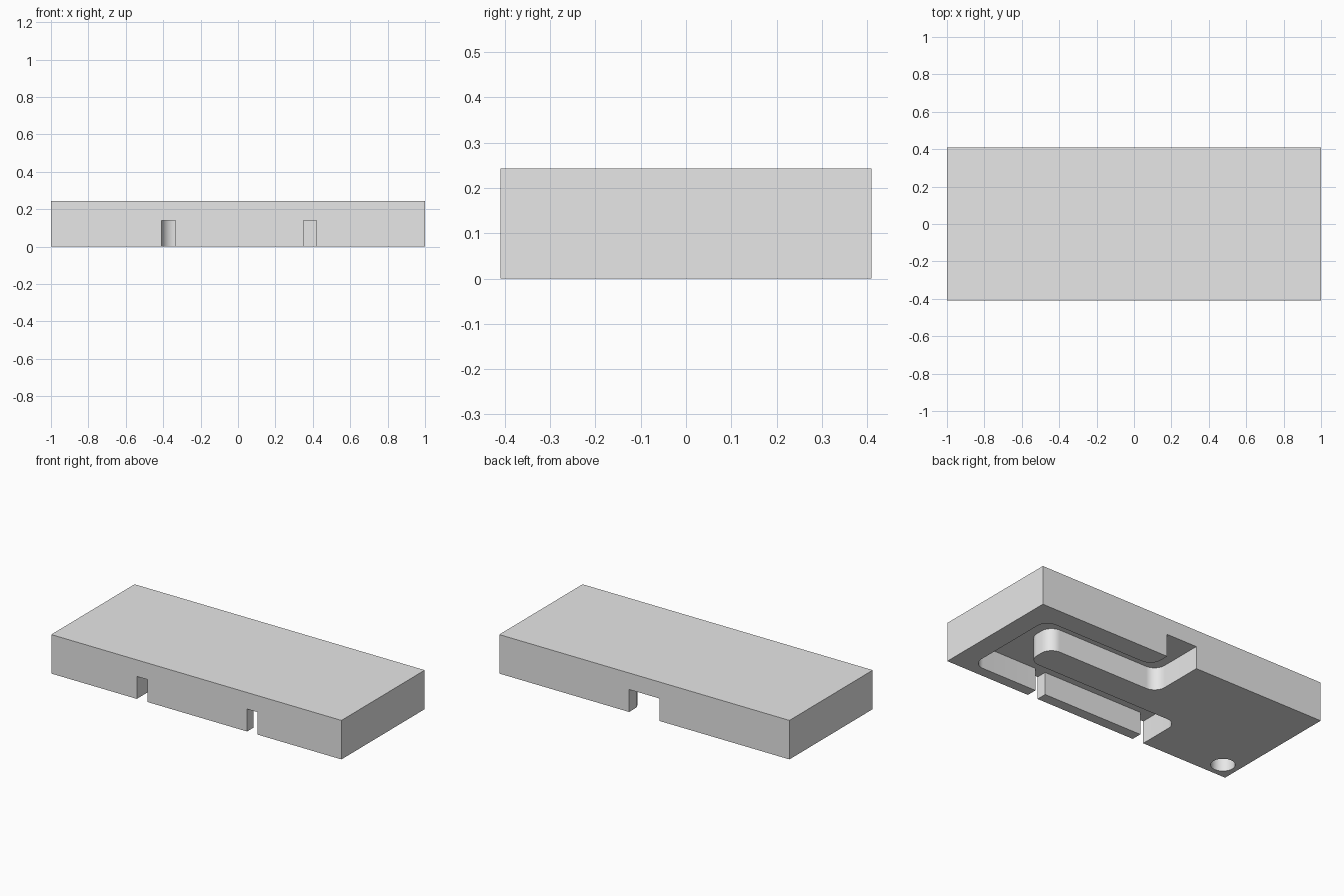
import bpy
import bmesh
from math import cos, sin, pi
from mathutils import Vector

if "Cube" in bpy.data.objects:
    bpy.data.objects.remove(bpy.data.objects["Cube"], do_unlink=True)

HALF_X, HALF_Y, HEIGHT = 1.0, 0.41, 0.243
DEPTH = 0.14      # height of the recess ceiling
R = 0.072         # fillet radius of the channel

grey = bpy.data.materials.new("light grey")
grey.use_nodes = True
grey.diffuse_color = (0.8, 0.8, 0.8, 1)
grey.node_tree.nodes["Principled BSDF"].inputs["Base Color"].default_value = (0.8, 0.8, 0.8, 1)


def fillet(corners, steps=10):
    """Turn (x, y, radius) corners into an outline with rounded corners."""
    outline = []
    for i, (x, y, r) in enumerate(corners):
        p = Vector((x, y))
        if not r:
            outline.append(p)
            continue
        a = (Vector(corners[i - 1][:2]) - p).normalized()
        b = (Vector(corners[(i + 1) % len(corners)][:2]) - p).normalized()
        centre = p + r * (a + b)
        for k in range(steps + 1):
            t = pi / 2 * k / steps
            outline.append(centre - r * (b * cos(t) + a * sin(t)))
    return outline


def add_prism(bm, outline, z0, z1):
    """Extrude a flat outline from z0 to z1."""
    face = bm.faces.new([bm.verts.new((p.x, p.y, z0)) for p in outline])
    moved = bmesh.ops.extrude_face_region(bm, geom=[face], use_keep_orig=True)["geom"]
    verts = [g for g in moved if isinstance(g, bmesh.types.BMVert)]
    bmesh.ops.translate(bm, verts=verts, vec=(0, 0, z1 - z0))


def finish(bm, name):
    bmesh.ops.recalc_face_normals(bm, faces=bm.faces)
    mesh = bpy.data.meshes.new(name)
    bm.to_mesh(mesh)
    bm.free()
    mesh.materials.append(grey)
    obj = bpy.data.objects.new(name, mesh)
    bpy.context.collection.objects.link(obj)
    return obj


# Solid block
bm = bmesh.new()
add_prism(bm, [Vector((sx * HALF_X, sy * HALF_Y))
               for sx, sy in ((-1, -1), (1, -1), (1, 1), (-1, 1))], 0, HEIGHT)
block = finish(bm, "block")

# Channel underneath: back opening, loop round the tongue, two front slits
bm = bmesh.new()
channel = [
    (0.105, 0.5, 0), (0.105, 0.28, R), (0.87, 0.28, R), (0.87, -0.345, R),
    (0.42, -0.345, 0), (0.42, -0.5, 0), (0.35, -0.5, 0), (0.35, -0.345, 0),
    (-0.335, -0.345, 0), (-0.335, -0.5, 0), (-0.41, -0.5, 0), (-0.41, -0.12, R),
    (0.66, -0.12, R), (0.66, 0.065, R), (-0.105, 0.065, R), (-0.105, 0.5, 0),
]
add_prism(bm, fillet(channel), -0.1, DEPTH)

# Round blind hole near the front corner
hole = [Vector((-0.9 + 0.068 * cos(2 * pi * k / 40), -0.31 + 0.068 * sin(2 * pi * k / 40)))
        for k in range(40)]
add_prism(bm, hole, -0.1, DEPTH)
cutter = finish(bm, "recess_cutter")
cutter.hide_render = True

# Cut the recesses
cut = block.modifiers.new("recesses", 'BOOLEAN')
cut.operation = 'DIFFERENCE'
cut.solver = 'EXACT'
cut.object = cutter
bpy.ops.object.select_all(action='DESELECT')
bpy.context.view_layer.objects.active = block
block.select_set(True)
bpy.ops.object.modifier_apply(modifier=cut.name)
bpy.data.objects.remove(cutter, do_unlink=True)

# Smooth fillets, sharp edges
bpy.ops.object.shade_smooth_by_angle(angle=pi / 6)
